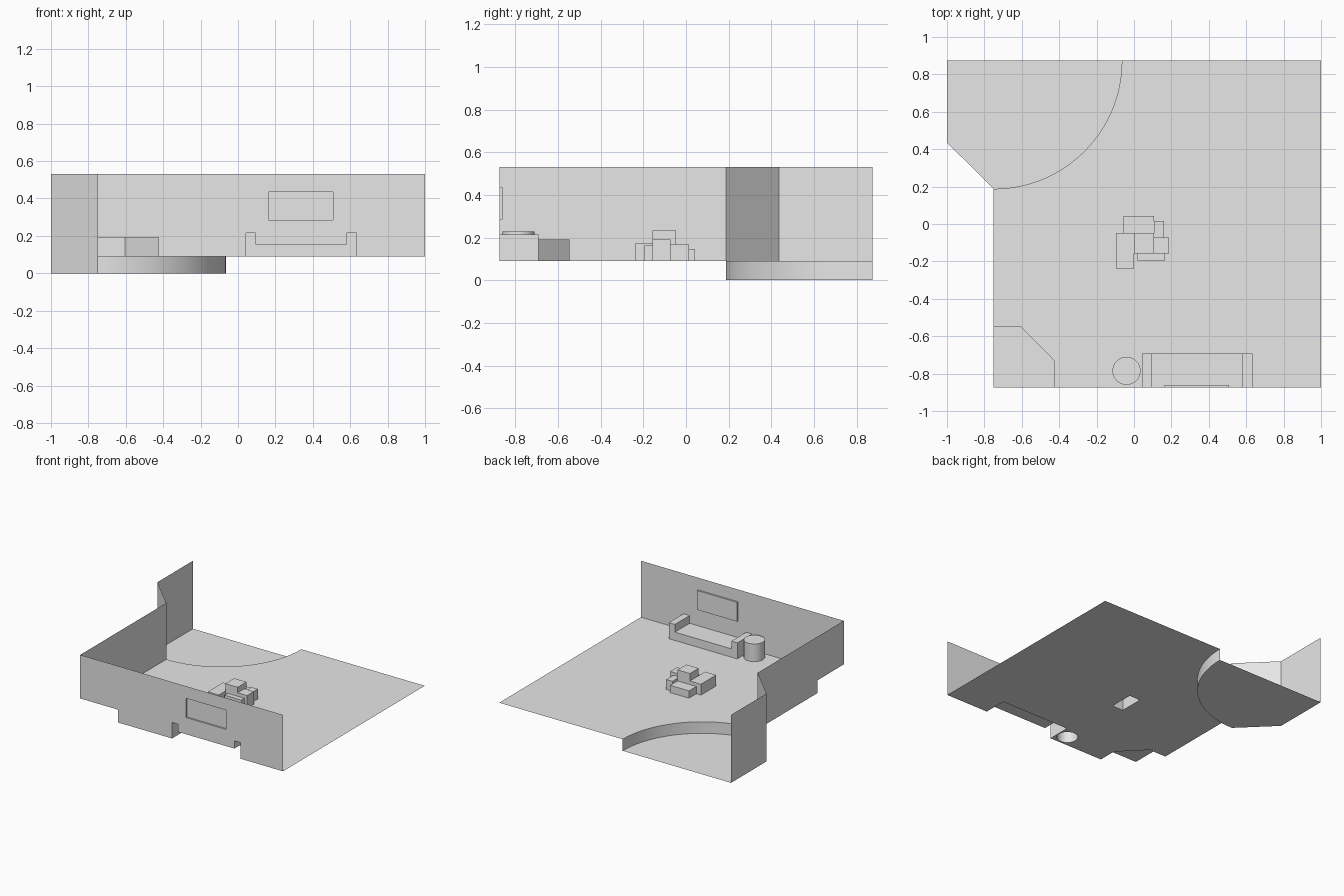
import bpy, bmesh, math
from mathutils import Vector

cube = bpy.data.objects.get("Cube")
if cube:
    bpy.data.objects.remove(cube)

grey = bpy.data.materials.new("plain_grey")
grey.use_nodes = True
grey.diffuse_color = (0.8, 0.8, 0.8, 1)
grey.node_tree.nodes["Principled BSDF"].inputs["Base Color"].default_value = (0.8, 0.8, 0.8, 1)

# Main levels and limits of the room
FLOOR, TOP, FRONT, BACK, SIDE = 0.09, 0.53, -0.873, 0.873, -0.75
RADIUS = 0.685
BED_TOP, ARM_TOP, SEAT = 0.19, 0.215, 0.155

# Plane mappings: (u, v, depth) to a point in space
def flat(u, v, d): return Vector((u, v, d))
def facing_front(u, v, d): return Vector((u, d, v))
def facing_side(u, v, d): return Vector((d, u, v))


def finish(name, bm, smooth=False):
    mesh = bpy.data.meshes.new(name)
    bm.to_mesh(mesh)
    bm.free()
    mesh.materials.append(grey)
    ob = bpy.data.objects.new(name, mesh)
    bpy.context.collection.objects.link(ob)
    if smooth:
        bpy.ops.object.select_all(action='DESELECT')
        ob.select_set(True)
        bpy.context.view_layer.objects.active = ob
        bpy.ops.object.shade_smooth_by_angle(angle=math.radians(30))
    return ob


def plate(name, loops, depth, plane, normal):
    """Flat sheet: the first loop is the outline, the others are holes."""
    bm = bmesh.new()
    edges = []
    for loop in loops:
        vs = [bm.verts.new(plane(u, v, depth)) for u, v in loop]
        edges += [bm.edges.new((a, b)) for a, b in zip(vs, vs[1:] + vs[:1])]
    bmesh.ops.triangle_fill(bm, use_beauty=True, edges=edges, normal=normal)
    bm.normal_update()
    for f in bm.faces:
        if f.normal.dot(Vector(normal)) < 0:
            f.normal_flip()
    return finish(name, bm)


def strip(name, path, low, high, smooth=False):
    """Upright sheet following a path."""
    bm = bmesh.new()
    a = [bm.verts.new((x, y, low)) for x, y in path]
    b = [bm.verts.new((x, y, high)) for x, y in path]
    for i in range(len(path) - 1):
        bm.faces.new((a[i], a[i + 1], b[i + 1], b[i]))
    return finish(name, bm, smooth)


def shell(name, outline, base, end, plane=flat, skip=(), smooth=False):
    """Capped extrusion, open at its base; skipped sides are left out."""
    bm = bmesh.new()
    a = [bm.verts.new(plane(u, v, base)) for u, v in outline]
    b = [bm.verts.new(plane(u, v, end)) for u, v in outline]
    n = len(outline)
    for i in range(n):
        if i not in skip:
            j = (i + 1) % n
            bm.faces.new((a[i], a[j], b[j], b[i]))
    cap = bm.faces.new(b)
    bm.normal_update()
    if cap.normal.dot(plane(0, 0, end) - plane(0, 0, base)) < 0:
        bmesh.ops.reverse_faces(bm, faces=bm.faces[:])
    return finish(name, bm, smooth)


def rect(u0, v0, u1, v1):
    return [(u0, v0), (u1, v0), (u1, v1), (u0, v1)]


def arc(cx, cy, r, start, stop, steps):
    angles = [math.radians(start + (stop - start) * i / steps) for i in range(steps + 1)]
    return [(cx + r * math.cos(t), cy + r * math.sin(t)) for t in angles]


# Shared outlines
curve = arc(SIDE, BACK, RADIUS, -90, 0, 32)
stool = arc(-0.04, -0.785, 0.075, 0, 360, 32)[:-1]
block_low = rect(-0.095, -0.237, 0, -0.048)
bed = [(SIDE, FRONT), (-0.425, FRONT), (-0.425, -0.73), (-0.605, -0.547), (SIDE, -0.547)]
L0, L1, R0, R1 = 0.042, 0.093, 0.58, 0.633
sofa = [(L0, FLOOR), (R1, FLOOR), (R1, ARM_TOP), (R0, ARM_TOP),
        (R0, SEAT), (L1, SEAT), (L1, ARM_TOP), (L0, ARM_TOP)]
SOFA_FRONT = -0.692
picture = rect(0.163, 0.285, 0.508, 0.435)

# Main floor, open beneath the furniture
floor_outline = [(1, BACK), (1, FRONT), (R1, FRONT), (R1, SOFA_FRONT), (L0, SOFA_FRONT),
                 (L0, FRONT)] + bed[1:] + curve
plate("main_floor", [floor_outline, stool, block_low], FLOOR, flat, (0, 0, 1))

# Sunken floor with its curved step
bay = [(SIDE, BACK - RADIUS), (-1, 0.435), (-1, BACK)]
plate("sunken_floor", [curve + bay[:0:-1]], 0, flat, (0, 0, 1))
strip("curved_step", curve[::-1], 0, FLOOR, smooth=True)

# Walls
strip("bay_wall", bay, 0, TOP)
front_outline = [(1, TOP), (1, FLOOR), (R1, FLOOR)] + sofa[2:] + [
    (L0, FLOOR), (-0.425, FLOOR), (-0.425, BED_TOP), (SIDE, BED_TOP), (SIDE, TOP)]
plate("front_wall", [front_outline, picture], FRONT, facing_front, (0, 1, 0))
side_outline = [(FRONT, TOP), (FRONT, BED_TOP), (-0.547, BED_TOP), (-0.547, FLOOR),
                (BACK - RADIUS, FLOOR), (BACK - RADIUS, TOP)]
plate("side_wall", [side_outline], SIDE, facing_side, (1, 0, 0))

# Furniture
shell("corner_platform", bed, FLOOR, BED_TOP, skip=(0, 4))
shell("sofa", sofa, FRONT, SOFA_FRONT, facing_front, skip=(0,))
shell("wall_panel", picture, FRONT, FRONT + 0.013, facing_front)
shell("round_stool", stool, FLOOR, 0.228, smooth=True)

# Cluster of blocks in the middle of the room
shell("block_low", block_low, FLOOR, 0.175)
blocks = {
    "block_back": (-0.055, -0.048, 0.107, 0.042, 0.147),
    "block_tall": (0, -0.157, 0.107, -0.048, 0.233),
    "block_left": (0.107, -0.157, 0.188, -0.073, 0.19),
    "block_front": (0.02, -0.195, 0.165, -0.157, 0.163),
    "block_rear_left": (0.107, -0.073, 0.16, 0.015, 0.168),
}
for name, (x0, y0, x1, y1, height) in blocks.items():
    shell(name, rect(x0, y0, x1, y1), FLOOR, height)
